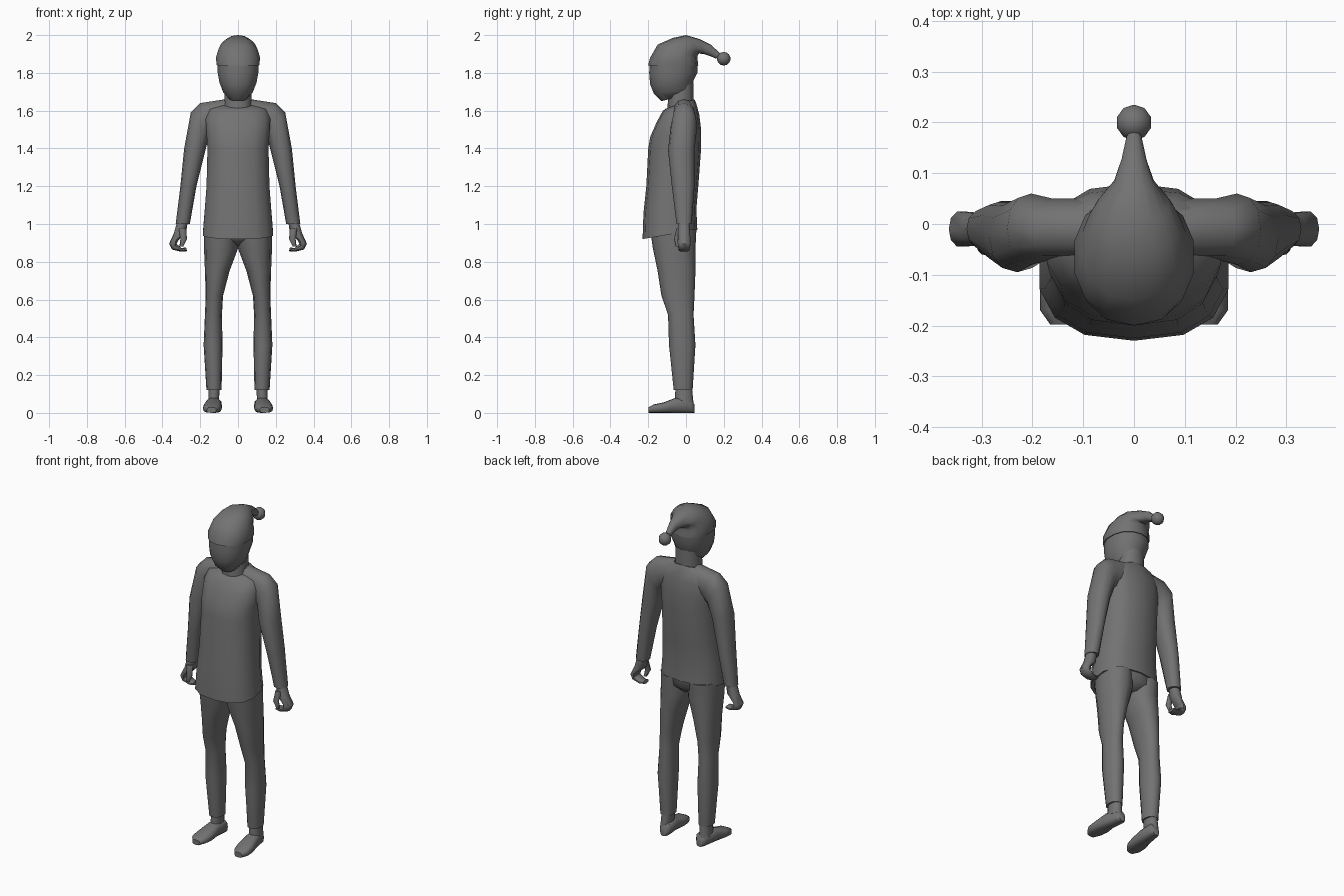
import bpy
import bmesh
from math import sin, cos, pi, radians, copysign
from mathutils import Vector

cube = bpy.data.objects.get("Cube")
if cube:
    bpy.data.objects.remove(cube)

shade = .17
grey = bpy.data.materials.new("plain_grey")
grey.use_nodes = True
grey.diffuse_color = (shade, shade, shade, 1)
shader = grey.node_tree.nodes["Principled BSDF"]
shader.inputs["Base Color"].default_value = grey.diffuse_color


def finish(name, bm):
    """Turn the bmesh into a smooth shaded grey object."""
    bmesh.ops.recalc_face_normals(bm, faces=bm.faces)
    mesh = bpy.data.meshes.new(name)
    bm.to_mesh(mesh)
    bm.free()
    mesh.materials.append(grey)
    obj = bpy.data.objects.new(name, mesh)
    bpy.context.collection.objects.link(obj)
    bpy.ops.object.select_all(action='DESELECT')
    obj.select_set(True)
    bpy.context.view_layer.objects.active = obj
    bpy.ops.object.shade_smooth_by_angle(angle=radians(50))
    return obj


# Each ring is a centre and two half axes
def level_ring(z, front, back, width, x=0, drop=0):
    """Flat ring seen from above; drop lowers its front and lifts its back."""
    centre = Vector((x, (front + back) / 2, z))
    return centre, Vector((0, (front - back) / 2, -drop)), Vector((width, 0, 0))


def arm_ring(z, outer, inner, depth, y=-.01, rise=0):
    """Ring across an arm; rise lifts its outer end."""
    centre = Vector(((outer + inner) / 2, y, z))
    return centre, Vector(((outer - inner) / 2, 0, rise)), Vector((0, depth, 0))


def foot_ring(y, top, width, x):
    """Upright ring standing on the ground."""
    return Vector((x, y, top / 2)), Vector((0, 0, top / 2)), Vector((width, 0, 0))


def loft(name, rings, sides=12, roundness=.9, mirror=1):
    """Skin the rings in order and cap both ends."""
    bm = bmesh.new()
    loops = []
    for centre, u, v in rings:
        loop = []
        for i in range(sides):
            c, s = cos(2 * pi * i / sides), sin(2 * pi * i / sides)
            c = copysign(abs(c) ** roundness, c)
            s = copysign(abs(s) ** roundness, s)
            point = centre + u * c + v * s
            point.x *= mirror
            loop.append(bm.verts.new(point))
        loops.append(loop)
    for low, high in zip(loops, loops[1:]):
        for i in range(sides):
            bm.faces.new((low[i - 1], low[i], high[i], high[i - 1]))
    bm.faces.new(loops[0])
    bm.faces.new(loops[-1])
    return finish(name, bm)


# Head and neck
loft("head", [
    level_ring(z=1.87, front=-.19, back=.06, width=.11),
    level_ring(z=1.8, front=-.195, back=.06, width=.11),
    level_ring(z=1.75, front=-.19, back=.04, width=.1, drop=.01),
    level_ring(z=1.7, front=-.17, back=.03, width=.08, drop=.01),
    level_ring(z=1.67, front=-.13, back=.02, width=.05, drop=.02),
], sides=14)
loft("neck", [
    level_ring(z=1.58, front=-.1, back=.04, width=.075),
    level_ring(z=1.75, front=-.09, back=.04, width=.07),
])

# Cap: a dome whose rings tip over backwards into a drooping tail
loft("cap", [
    level_ring(z=1.84, front=-.2, back=.065, width=.115),
    level_ring(z=1.88, front=-.19, back=.06, width=.12),
    level_ring(z=1.92, front=-.15, back=.06, width=.105, drop=-.03),
    level_ring(z=1.945, front=-.07, back=.07, width=.09, drop=-.04),
    level_ring(z=1.95, front=0, back=.08, width=.07, drop=-.05),
    level_ring(z=1.94, front=.07, back=.095, width=.04, drop=-.04),
    level_ring(z=1.92, front=.13, back=.125, width=.025, drop=-.03),
    level_ring(z=1.89, front=.18, back=.16, width=.015, drop=-.015),
], sides=14)
bm = bmesh.new()
bmesh.ops.create_uvsphere(bm, u_segments=10, v_segments=7, radius=.036)
bobble = finish("cap_bobble", bm)
bobble.location = (0, .2, 1.875)

# Long loose shirt body with a hem that dips at the front
loft("shirt", [
    level_ring(z=.945, front=-.23, back=.06, width=.19, drop=.025),
    level_ring(z=1.07, front=-.225, back=.055, width=.18, drop=.01),
    level_ring(z=1.2, front=-.21, back=.065, width=.17),
    level_ring(z=1.4, front=-.2, back=.08, width=.165),
    level_ring(z=1.48, front=-.19, back=.08, width=.17, drop=.02),
    level_ring(z=1.56, front=-.155, back=.07, width=.175, drop=.02),
    level_ring(z=1.615, front=-.125, back=.055, width=.15, drop=.02),
    level_ring(z=1.635, front=-.11, back=.045, width=.085, drop=.025),
], sides=14, roundness=.8)

# Hips joining the two legs
loft("hips", [
    level_ring(z=.98, front=-.185, back=.055, width=.175),
    level_ring(z=.92, front=-.17, back=.05, width=.15),
    level_ring(z=.885, front=-.11, back=.01, width=.04),
])

for side, mirror in (("left", 1), ("right", -1)):
    # Sleeve running from the collar over the shoulder to the cuff
    loft(side + "_sleeve", [
        arm_ring(z=1.58, outer=.07, inner=.07, depth=.06, rise=.08),
        arm_ring(z=1.56, outer=.2, inner=.12, depth=.06, rise=.08),
        arm_ring(z=1.525, outer=.25, inner=.155, depth=.07, rise=.065),
        arm_ring(z=1.39, outer=.285, inner=.175, depth=.07, y=-.025, rise=.01),
        arm_ring(z=1.2, outer=.305, inner=.22, depth=.06, y=-.015),
        arm_ring(z=1, outer=.33, inner=.255, depth=.04),
    ], mirror=mirror)

    # Half closed hand: palm, curled fingers and thumb
    loft(side + "_hand", [
        arm_ring(z=1.02, outer=.32, inner=.265, depth=.03),
        arm_ring(z=.95, outer=.34, inner=.275, depth=.033),
        arm_ring(z=.905, outer=.365, inner=.315, depth=.036, rise=-.01),
        arm_ring(z=.88, outer=.35, inner=.325, depth=.033, rise=-.015),
        arm_ring(z=.863, outer=.3, inner=.3, depth=.03, rise=-.01),
        arm_ring(z=.866, outer=.27, inner=.275, depth=.025, rise=-.01),
    ], sides=10, mirror=mirror)
    loft(side + "_thumb", [
        arm_ring(z=.98, outer=.315, inner=.275, depth=.015, y=-.035),
        arm_ring(z=.92, outer=.305, inner=.27, depth=.013, y=-.05),
        arm_ring(z=.88, outer=.31, inner=.29, depth=.01, y=-.045),
    ], sides=8, mirror=mirror)

    # Trouser leg
    loft(side + "_trouser_leg", [
        level_ring(z=.97, front=-.19, back=.055, width=.09, x=.09),
        level_ring(z=.87, front=-.175, back=.05, width=.09, x=.09),
        level_ring(z=.75, front=-.15, back=.05, width=.065, x=.11),
        level_ring(z=.62, front=-.13, back=.045, width=.046, x=.125),
        level_ring(z=.52, front=-.095, back=.04, width=.045, x=.13),
        level_ring(z=.36, front=-.09, back=.05, width=.05, x=.132),
        level_ring(z=.12, front=-.065, back=.035, width=.04, x=.127),
    ], mirror=mirror)

    # Ankle and foot
    loft(side + "_ankle", [
        level_ring(z=.15, front=-.055, back=.03, width=.03, x=.125),
        level_ring(z=.05, front=-.06, back=.04, width=.03, x=.13),
    ], sides=10, mirror=mirror)
    loft(side + "_foot", [
        foot_ring(y=.045, top=.045, width=.02, x=.12),
        foot_ring(y=.025, top=.075, width=.035, x=.12),
        foot_ring(y=-.055, top=.08, width=.04, x=.13),
        foot_ring(y=-.12, top=.055, width=.05, x=.135),
        foot_ring(y=-.17, top=.045, width=.045, x=.14),
        foot_ring(y=-.198, top=.03, width=.025, x=.14),
    ], roundness=.7, mirror=mirror)
